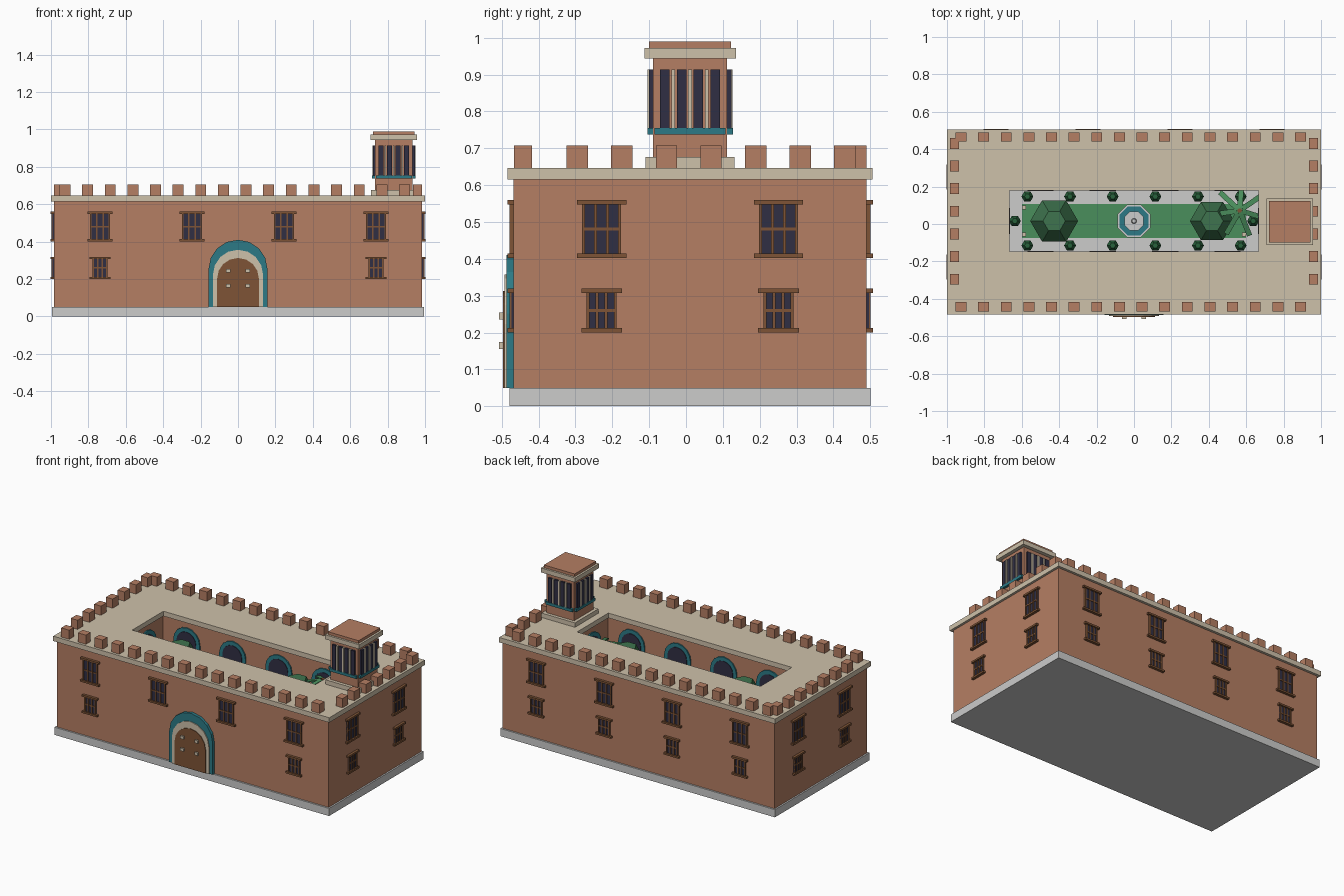
import bpy, bmesh, math
from mathutils import Matrix, Vector

if "Cube" in bpy.data.objects:
    bpy.data.objects.remove(bpy.data.objects["Cube"])

def lin(c):
    return tuple(((v / 255 + 0.055) / 1.055) ** 2.4 for v in c) + (1.0,)

COLOURS = {"terracotta": (181, 126, 99), "cream": (206, 193, 170), "stone": (204, 204, 203),
           "teal": (44, 122, 134), "dark_glass": (48, 47, 68), "wood": (126, 84, 54),
           "lawn_green": (74, 142, 92), "leaf_green": (62, 116, 78), "shrub_green": (40, 98, 60)}
MATS = {}
for n, c in COLOURS.items():
    MATS[n] = bpy.data.materials.new(n)
    MATS[n].diffuse_color = lin(c)

CY = 0.011                      # building centre in y
HX, HY = 0.985, 0.479           # wall half sizes
IX, IY, ICY = 0.675, 0.172, 0.016   # courtyard half sizes and centre


class Part:
    """Collects simple solids of one colour into one object."""
    def __init__(self, name, colour):
        self.name, self.colour, self.bm = name, colour, bmesh.new()

    def box(self, x0, x1, y0, y1, z0, z1, m=Matrix()):
        t = Matrix.Translation(((x0 + x1) / 2, (y0 + y1) / 2, (z0 + z1) / 2))
        s = Matrix.Diagonal((x1 - x0, y1 - y0, z1 - z0, 1))
        bmesh.ops.create_cube(self.bm, size=1, matrix=m @ t @ s)

    def lathe(self, x, y, profile, sides, turn=0.0):
        rings = []
        for r, z in profile:
            rings.append([self.bm.verts.new((x + r * math.cos(turn + math.tau * i / sides),
                                             y + r * math.sin(turn + math.tau * i / sides), z))
                          for i in range(sides)])
        for a, b in zip(rings, rings[1:]):
            for i in range(sides):
                j = (i + 1) % sides
                self.bm.faces.new((a[i], a[j], b[j], b[i]))
        self.bm.faces.new(rings[0][::-1])
        self.bm.faces.new(rings[-1])

    def prism(self, outline, d0, d1, m):
        """Outline in (u, z), pushed outward along local -y."""
        f = [self.bm.verts.new(m @ Vector((u, -d1, z))) for u, z in outline]
        b = [self.bm.verts.new(m @ Vector((u, -d0, z))) for u, z in outline]
        self.bm.faces.new(f)
        self.bm.faces.new(b[::-1])
        for i in range(len(f)):
            j = (i + 1) % len(f)
            self.bm.faces.new((f[i], b[i], b[j], f[j]))

    def ring(self, ox, oy, ocy, ix, iy, icy, z0, z1):
        o = [(-ox, ocy - oy), (ox, ocy - oy), (ox, ocy + oy), (-ox, ocy + oy)]
        h = [(-ix, icy - iy), (ix, icy - iy), (ix, icy + iy), (-ix, icy + iy)]
        V = lambda pts, z: [self.bm.verts.new((*p, z)) for p in pts]
        a, b, c, d = V(o, z0), V(o, z1), V(h, z1), V(h, z0)
        for p, q in ((a, b), (b, c), (c, d), (d, a)):
            for i in range(4):
                j = (i + 1) % 4
                self.bm.faces.new((p[i], p[j], q[j], q[i]))

    def done(self):
        bmesh.ops.recalc_face_normals(self.bm, faces=self.bm.faces)
        me = bpy.data.meshes.new(self.name)
        self.bm.to_mesh(me)
        self.bm.free()
        me.materials.append(MATS[self.colour])
        bpy.context.collection.objects.link(bpy.data.objects.new(self.name, me))


def facing(x, y, turns):
    """Local frame on a wall: -y points outward, turned by quarter turns."""
    return Matrix.Translation((x, y, 0)) @ Matrix.Rotation(turns * math.pi / 2, 4, 'Z')

def arch(w, z0, top, n=8):
    spring = top - w
    return [(-w, z0), (w, z0)] + [(w * math.cos(math.pi * i / n), spring + w * math.sin(math.pi * i / n))
                                  for i in range(n + 1)]

# Plinth, walls, roof terrace
p = Part("plinth", "stone"); p.box(-0.995, 0.995, CY - 0.49, CY + 0.49, 0, 0.05); p.done()
p = Part("walls", "terracotta"); p.ring(HX, HY, CY, IX, IY, ICY, 0.05, 0.615); p.done()
p = Part("roof_terrace", "cream"); p.ring(1.0, 0.495, CY, 0.665, 0.162, ICY, 0.615, 0.647); p.done()

# Battlements
p = Part("battlements", "terracotta")
for i in range(16):
    x = -0.925 + 0.121 * i
    for y in (-0.4425, 0.4655):
        p.box(x - 0.029, x + 0.029, y - 0.0245, y + 0.0245, 0.647, 0.707)
for i in range(7):
    y = -0.295 + 0.121 * i
    for x in (-0.96, 0.96):
        p.box(x - 0.0245, x + 0.0245, y - 0.029, y + 0.029, 0.647, 0.707)
p.done()

# Windows on all four sides
glass, frame = Part("window_glass", "dark_glass"), Part("window_frames", "wood")

def window(m, w, z0, z1):
    glass.box(-w, w, -0.006, 0.005, z0, z1, m)
    for z in (z0, z1):
        frame.box(-w - 0.014, w + 0.014, -0.017, 0.002, z - 0.006, z + 0.006, m)
    zm = (z0 + z1) / 2
    frame.box(-w, w, -0.010, 0.002, zm - 0.004, zm + 0.004, m)
    for k in (-1, -1 / 3, 1 / 3, 1):
        u = k * (w - 0.004)
        frame.box(u - 0.004, u + 0.004, -0.011, 0.002, z0, z1, m)

spots = []
for x in (-0.738, -0.246, 0.246, 0.738):
    spots.append((facing(x, CY - HY, 0), abs(x) > 0.5))
    spots.append((facing(x, CY + HY, 2), True))
for y in (CY - 0.24, CY + 0.24):
    spots.append((facing(HX, y, 1), True))
    spots.append((facing(-HX, y, 3), True))
for m, lower in spots:
    window(m, 0.053, 0.408, 0.554)
    if lower:
        window(m, 0.041, 0.206, 0.313)
glass.done()
frame.done()

# Main gate with layered arches and studs
g = facing(0, CY - HY, 0)
for name, col, w, top, d in (("gate_surround", "teal", 0.158, 0.41, 0.019),
                             ("gate_arch", "cream", 0.134, 0.357, 0.025),
                             ("gate_door", "wood", 0.112, 0.313, 0.029)):
    p = Part(name, col); p.prism(arch(w, 0.05, top), -0.002, d, g); p.done()
p = Part("gate_studs", "cream")
for x in (-0.052, 0.052):
    for z in (0.165, 0.245):
        p.box(x - 0.011, x + 0.011, -0.04, -0.028, z - 0.009, z + 0.009, g)
p.done()

# Courtyard arcade
trim, dark = Part("arcade_arches", "teal"), Part("arcade_openings", "dark_glass")
spots = [facing(IX, ICY, 3), facing(-IX, ICY, 1)]
for x in (-0.5, -0.167, 0.167, 0.5):
    spots += [facing(x, ICY - IY, 2), facing(x, ICY + IY, 0)]
for m in spots:
    trim.prism(arch(0.095, 0.05, 0.58), -0.002, 0.008, m)
    dark.prism(arch(0.07, 0.05, 0.555), -0.002, 0.011, m)
trim.done()
dark.done()

# Courtyard lawn, fountain, lamp posts
p = Part("lawn", "lawn_green"); p.box(-0.6, 0.6, ICY - 0.09, ICY + 0.09, 0.05, 0.058); p.done()
t8 = math.pi / 8
p = Part("fountain_basin", "stone"); p.lathe(0, ICY, [(0.095, 0.05), (0.095, 0.1)], 8, t8); p.done()
p = Part("fountain_water", "teal"); p.lathe(0, ICY, [(0.084, 0.099), (0.084, 0.105)], 8, t8); p.done()
p = Part("fountain_bowl", "stone")
p.lathe(0, ICY, [(0.02, 0.1), (0.02, 0.16), (0.056, 0.19), (0.056, 0.2), (0.015, 0.2), (0.012, 0.24)], 8, t8)
p.done()
p = Part("lamp_posts", "cream")
for x in (-0.588, 0.588):
    for y in (ICY - 0.072, ICY + 0.072):
        p.box(x - 0.011, x + 0.011, y - 0.011, y + 0.011, 0.05, 0.17)
p.done()

# Potted shrubs along the paving
pots, shrubs = Part("shrub_pots", "terracotta"), Part("shrubs", "shrub_green")
places = [(x, y) for x in (-0.57, -0.342, -0.114, 0.114, 0.342, 0.57) for y in (ICY - 0.131, ICY + 0.131)]
for x, y in places + [(-0.637, ICY), (0.637, ICY)]:
    pots.lathe(x, y, [(0.014, 0.05), (0.02, 0.09)], 6)
    shrubs.lathe(x, y, [(0.018, 0.085), (0.032, 0.115), (0.015, 0.15)], 6)
pots.done()
shrubs.done()

# Two trees and a palm
trunk, crown = Part("tree_trunks", "wood"), Part("tree_crowns", "leaf_green")
for x, r in ((-0.427, 0.128), (0.417, 0.118)):
    trunk.lathe(x, ICY, [(0.022, 0.05), (0.018, 0.38)], 6)
    crown.lathe(x, ICY, [(0.07, 0.33), (r, 0.44), (0.06, 0.56)], 6)
PX, PY = 0.565, 0.072
trunk.lathe(PX, PY, [(0.02, 0.05), (0.013, 0.575)], 6)
trunk.done()
crown.done()
p = Part("palm_fronds", "lawn_green")
for i in range(7):
    m = Matrix.Translation((PX, PY, 0.57)) @ Matrix.Rotation(math.tau * i / 7 + 0.6, 4, 'Z') \
        @ Matrix.Rotation(0.3, 4, 'Y')
    p.box(0.01, 0.15, -0.014, 0.014, -0.004, 0.004, m)
p.done()

# Corner tower
TX = 0.833
def slab(name, col, h, z0, z1):
    s = Part(name, col); s.box(TX - h, TX + h, CY - h, CY + h, z0, z1); s.done()
slab("tower_base", "cream", 0.121, 0.647, 0.676)
slab("tower_shaft", "terracotta", 0.1, 0.676, 0.943)
slab("tower_cornice", "cream", 0.124, 0.943, 0.972)
slab("tower_roof", "terracotta", 0.111, 0.972, 0.99)
slots, posts, band = Part("tower_slots", "dark_glass"), Part("tower_posts", "cream"), Part("tower_sill", "teal")
for q in range(4):
    m = Matrix.Translation((TX, CY, 0)) @ Matrix.Rotation(q * math.pi / 2, 4, 'Z')
    band.box(-0.096, 0.096, -0.116, -0.099, 0.737, 0.755, m)
    for k in (-1.5, -0.5, 0.5, 1.5):
        u = k * 0.0455
        slots.box(u - 0.013, u + 0.013, -0.112, -0.099, 0.755, 0.914, m)
    for k in (-1, 0, 1):
        u = k * 0.0455
        posts.box(u - 0.005, u + 0.005, -0.115, -0.099, 0.755, 0.914, m)
for s in (slots, posts, band):
    s.done()

for m in bpy.data.materials:
    if m.users and not m.is_grease_pencil:
        m.use_nodes = True
        m.node_tree.nodes["Principled BSDF"].inputs["Base Color"].default_value = m.diffuse_color
